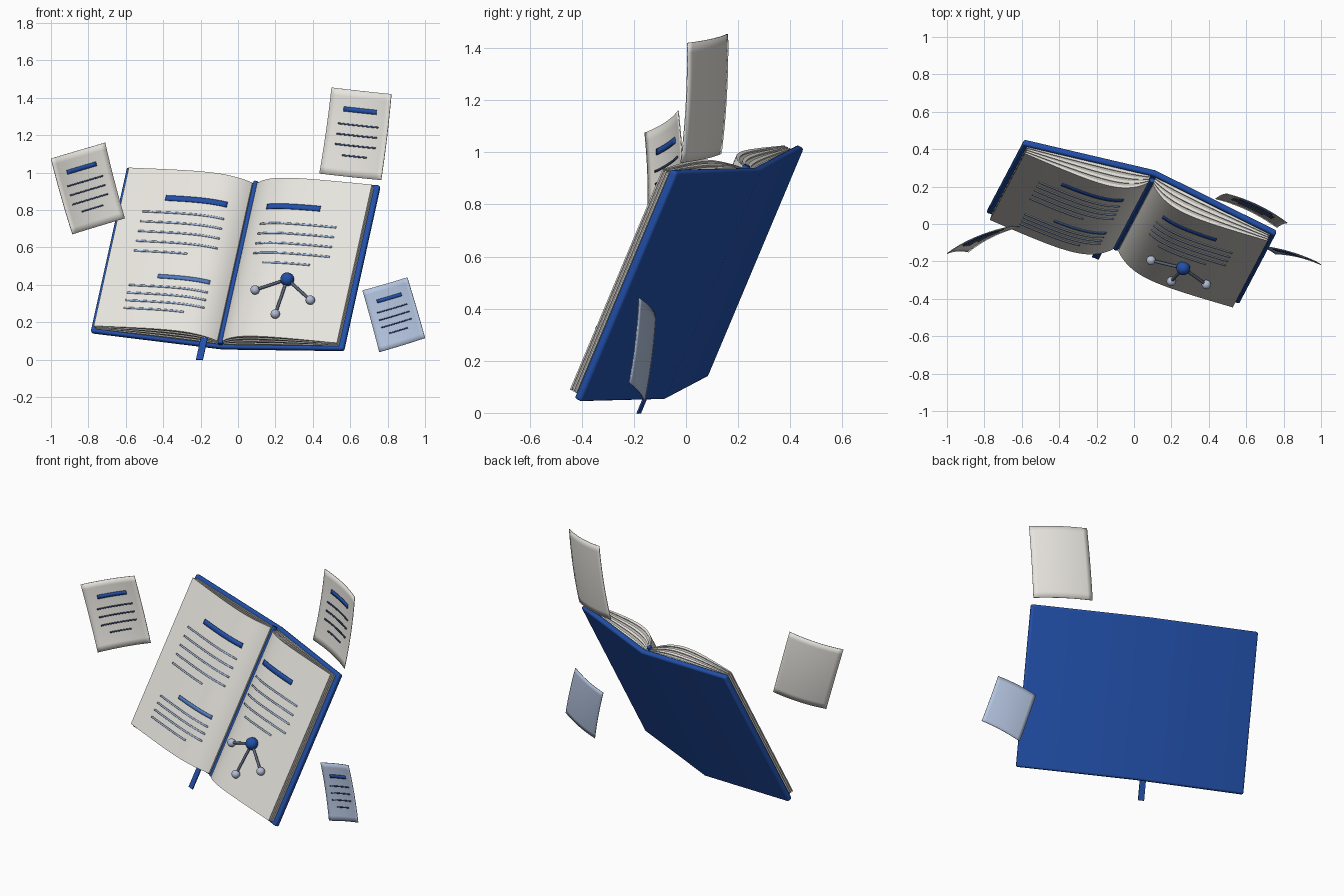
import bpy, bmesh, math
from mathutils import Vector, Matrix

cube = bpy.data.objects.get("Cube")
if cube:
    bpy.data.objects.remove(cube)


def material(name, rgb):
    m = bpy.data.materials.new(name)
    m.use_nodes = True
    m.diffuse_color = (*rgb, 1)
    m.node_tree.nodes["Principled BSDF"].inputs["Base Color"].default_value = (*rgb, 1)
    return m


BLUE = material("cover blue", (0.016, 0.08, 0.4))
PAPER = material("paper", (0.8, 0.78, 0.73))
EDGE = material("page edge grey", (0.5, 0.48, 0.44))
PALE = material("pale blue paper", (0.46, 0.56, 0.75))
LINE = material("light blue text", (0.42, 0.54, 0.78))
MID = material("mid blue heading", (0.08, 0.2, 0.54))
INK = material("dark ink", (0.04, 0.06, 0.14))
ATOM = material("atom grey", (0.46, 0.51, 0.66))
BOND = material("bond grey", (0.1, 0.13, 0.19))

# Book frame: x across the spread, y up the spine, z out of the pages
V = Vector((0.195, 0.37, 0.88)).normalized()
U = Vector((0.936, -0.343, -0.078))
U = (U - V * U.dot(V)).normalized()
N = U.cross(V)
BOOK = Matrix((U, V, N)).transposed().to_4x4()
BOOK.translation = (-0.08, -0.08, 0.05)
WORLD = Matrix.Identity(4)


def finish(name, bm, mat, frame=BOOK, angle=35):
    bmesh.ops.recalc_face_normals(bm, faces=bm.faces)
    mesh = bpy.data.meshes.new(name)
    bm.to_mesh(mesh)
    bm.free()
    mesh.materials.append(mat)
    for p in mesh.polygons:
        p.use_smooth = True
    mesh.set_sharp_from_angle(angle=math.radians(angle))
    ob = bpy.data.objects.new(name, mesh)
    bpy.context.collection.objects.link(ob)
    ob.matrix_world = frame
    return ob


def prism(name, profile, v0, v1, mat):
    """Extrude an (x, z) outline along the spine."""
    bm = bmesh.new()
    face = bm.faces.new([bm.verts.new((x, v0, z)) for x, z in profile])
    ext = bmesh.ops.extrude_face_region(bm, geom=[face])["geom"]
    bmesh.ops.translate(bm, vec=(0, v1 - v0, 0),
                        verts=[g for g in ext if isinstance(g, bmesh.types.BMVert)])
    return finish(name, bm, mat)


def patch(name, surf, a, b, na, nb, mat, frame, thick):
    """Thin curved plate on the surface surf(a, b)."""
    bm = bmesh.new()
    rows = [[bm.verts.new(surf(a[0] + (a[1] - a[0]) * i / na, b[0] + (b[1] - b[0]) * j / nb))
             for i in range(na + 1)] for j in range(nb + 1)]
    for r, s in zip(rows, rows[1:]):
        for i in range(na):
            bm.faces.new((r[i], r[i + 1], s[i + 1], s[i]))
    ob = finish(name, bm, mat, frame)
    mod = ob.modifiers.new("thickness", "SOLIDIFY")
    mod.thickness = thick
    mod.offset = 0
    return ob


def sphere(name, pos, r, mat):
    bm = bmesh.new()
    bmesh.ops.create_uvsphere(bm, u_segments=20, v_segments=12, radius=r,
                              matrix=Matrix.Translation(pos))
    finish(name, bm, mat)


def rod(name, p, q, r, mat):
    p, q = Vector(p), Vector(q)
    d = q - p
    m = Matrix.Translation((p + q) / 2) @ d.to_track_quat("Z", "Y").to_matrix().to_4x4()
    bm = bmesh.new()
    bmesh.ops.create_cone(bm, cap_ends=True, segments=12, radius1=r, radius2=r,
                          depth=d.length, matrix=m)
    finish(name, bm, mat)


# Cover: shallow V with rounded edges
W, H, RISE, T = 0.72, 0.975, 0.092, 0.033
cover = prism("cover", [(-W, RISE), (0, 0), (W, RISE), (W, RISE + T), (0, T), (-W, RISE + T)],
              0, H, BLUE)
bev = cover.modifiers.new("rounded edges", "BEVEL")
bev.width = 0.011
bev.segments = 3
bev.limit_method = "ANGLE"
bev.angle_limit = math.radians(40)


# Page blocks: stacked leaves between the cover and the humped top page
def page_top(u):
    u = abs(u)
    return 0.06 + 0.15 * (1 - math.exp(-u / 0.11)) - 0.07 * u


def page_base(u):
    return T + abs(u) * RISE / W


LAYERS, STEPS = 7, 28
for side, label in ((-1, "right"), (1, "left")):
    for k in range(LAYERS):
        inner = k % 2
        inset = 0.006 * inner
        us = [0.014 + (0.678 - inset) * (i / STEPS) ** 1.3 for i in range(STEPS + 1)]

        def level(u, f):
            return page_base(u) + (page_top(u) - page_base(u)) * f

        low = [(side * u, level(u, k / LAYERS)) for u in us]
        high = [(side * u, level(u, (k + 1) / LAYERS)) for u in reversed(us)]
        prism(f"{label}_leaves_{k + 1}", low + high, 0.018 + inset, 0.955 - inset,
              EDGE if inner else PAPER)

# Spine band in the gutter and ribbon bookmark
rod("gutter_band", (0, 0.008, 0.062), (0, 0.968, 0.062), 0.014, BLUE)
prism("ribbon", [(-0.1, 0.098), (-0.062, 0.098), (-0.062, 0.104), (-0.1, 0.104)],
      -0.11, 0.06, BLUE)


# Printed text on the open pages
def on_page(u, v):
    return (u, v, page_top(u) + 0.004)


def print_bar(name, u0, u1, v, height, mat):
    patch(name, on_page, (u0, u1), (v - height / 2, v + height / 2), 20, 1, mat, BOOK, 0.004)


print_bar("right_page_heading", -0.44, -0.1, 0.785, 0.03, BLUE)
print_bar("right_page_subheading", -0.385, -0.1, 0.325, 0.022, MID)
print_bar("left_page_heading", 0.13, 0.44, 0.785, 0.03, BLUE)
for i in range(5):
    last = i == 4
    print_bar(f"right_page_line_{i + 1}", -0.555, -0.25 if last else -0.1,
              0.7 - 0.058 * i, 0.009, LINE)
    print_bar(f"left_page_line_{i + 1}", 0.18 if last else 0.11, 0.45 if last else 0.55,
              0.685 - 0.058 * i, 0.009, LINE)
for i in range(4):
    print_bar(f"right_page_lower_line_{i + 1}", -0.54, -0.2 if i == 3 else -0.1,
              0.265 - 0.045 * i, 0.009, LINE)


# Molecule resting on the left page
def above(u, v):
    return (u, v, page_top(u) + 0.02)


hub = above(0.35, 0.352)
sphere("molecule_hub", hub, 0.037, BLUE)
for i, (u, v) in enumerate([(0.178, 0.282), (0.326, 0.145), (0.503, 0.243)]):
    sphere(f"atom_{i + 1}", above(u, v), 0.025, ATOM)
    rod(f"bond_{i + 1}", hub, above(u, v), 0.008, BOND)


# Loose sheets: bowed backwards, printed on the front only
def loose_sheet(name, corners, mat, bow=0.018):
    tl, tr, br, bl = map(Vector, corners)
    front = (bl - tl).cross(tr - tl).normalized()

    def surf(a, b, lift=0):
        p = tl.lerp(tr, a).lerp(bl.lerp(br, a), b)
        bend = 4 * a * (1 - a) * bow + 4 * b * (1 - b) * bow * 0.5
        return p + front * (lift - bend)

    def raised(a, b):
        return surf(a, b, 0.004)

    patch(name, surf, (0, 1), (0, 1), 12, 12, mat, WORLD, 0.004)
    patch(name + "_heading", raised, (0.23, 0.77), (0.2, 0.255), 8, 1, BLUE, WORLD, 0.006)
    for i in range(4):
        b = 0.4 + 0.12 * i
        patch(f"{name}_line_{i + 1}", raised, (0.3, 0.7) if i == 3 else (0.17, 0.83),
              (b - 0.009, b + 0.009), 8, 1, INK, WORLD, 0.004)


loose_sheet("upper_sheet", [(0.5, 0.16, 1.455), (0.82, 0.005, 1.42),
                            (0.765, -0.02, 0.96), (0.435, 0.135, 0.995)], PAPER)
loose_sheet("side_sheet", [(-1, -0.158, 1.075), (-0.71, -0.03, 1.16),
                           (-0.605, -0.015, 0.755), (-0.885, -0.15, 0.67)], PAPER)
loose_sheet("lower_sheet", [(0.665, -0.117, 0.37), (0.905, -0.18, 0.44),
                            (1, -0.218, 0.115), (0.755, -0.16, 0.04)], PALE, 0.012)
